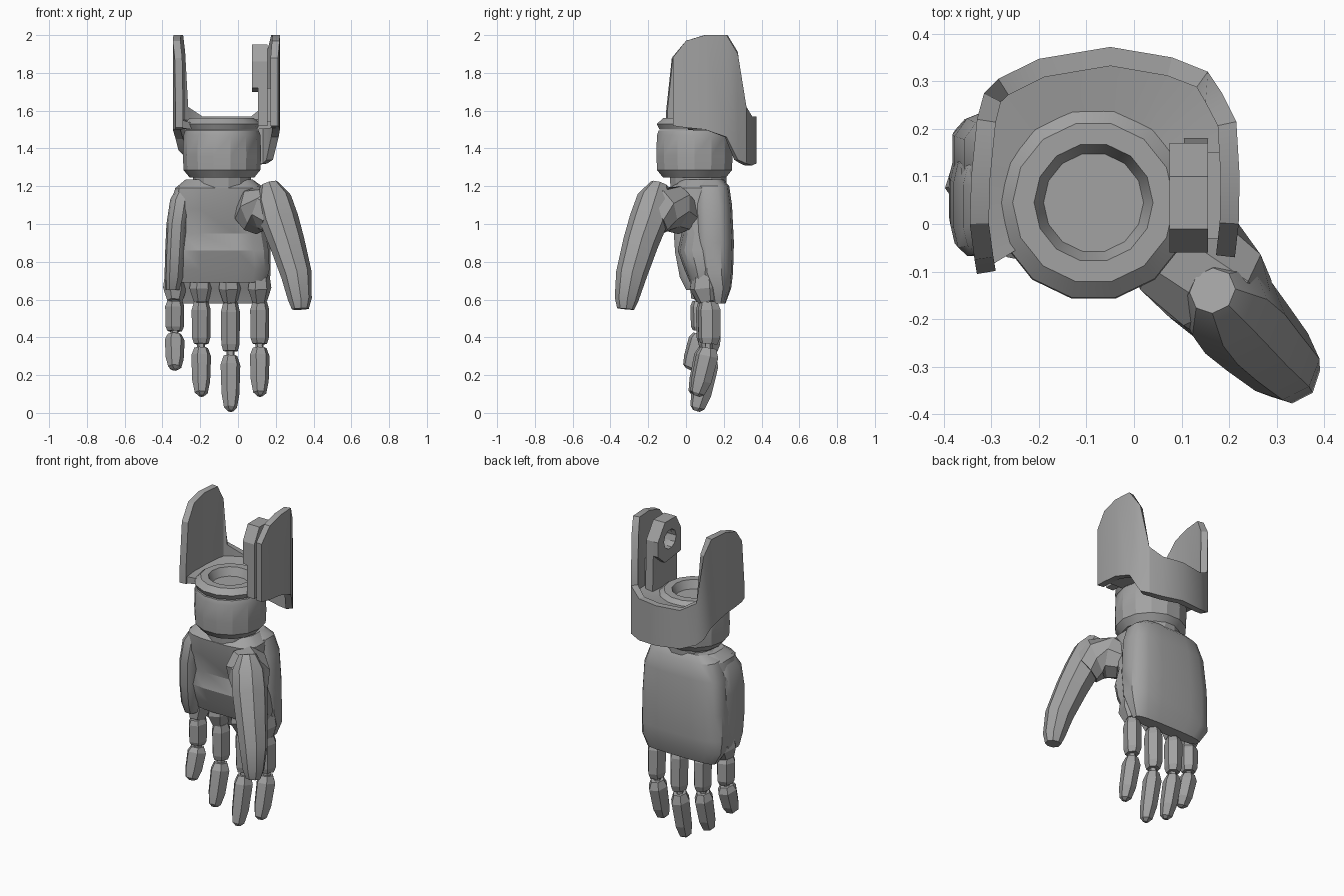
import bpy, bmesh, math
from mathutils import Vector

if "Cube" in bpy.data.objects:
    bpy.data.objects.remove(bpy.data.objects["Cube"], do_unlink=True)

grey = bpy.data.materials.new("mid_grey")
grey.use_nodes = True
grey.diffuse_color = (0.36, 0.36, 0.36, 1)
grey.node_tree.nodes["Principled BSDF"].inputs["Base Color"].default_value = (0.36, 0.36, 0.36, 1)


def finish(name, bm, angle=25):
    bmesh.ops.recalc_face_normals(bm, faces=bm.faces)
    mesh = bpy.data.meshes.new(name)
    bm.to_mesh(mesh)
    bm.free()
    obj = bpy.data.objects.new(name, mesh)
    bpy.context.collection.objects.link(obj)
    mesh.materials.append(grey)
    bpy.ops.object.select_all(action="DESELECT")
    obj.select_set(True)
    bpy.context.view_layer.objects.active = obj
    bpy.ops.object.shade_smooth_by_angle(angle=math.radians(angle))
    return obj


def loft(name, rings, angle=25):
    """Skin a list of point rings and cap both ends."""
    bm = bmesh.new()
    rows = [[bm.verts.new(p) for p in ring] for ring in rings]
    n = len(rows[0])
    for a, b in zip(rows, rows[1:]):
        for i in range(n):
            j = (i + 1) % n
            bm.faces.new((a[i], a[j], b[j], b[i]))
    bm.faces.new(rows[0])
    bm.faces.new(rows[-1])
    return finish(name, bm, angle)


def power(v, p):
    return math.copysign(abs(v) ** p, v)


def slab_ring(z, x0, x1, y0, y1, n=16, p=0.6):
    """Rounded rectangle at height z."""
    angles = [2 * math.pi * (i + 0.5) / n for i in range(n)]
    return [((x0 + x1) / 2 + (x1 - x0) / 2 * power(math.cos(a), p),
             (y0 + y1) / 2 + (y1 - y0) / 2 * power(math.sin(a), p), z) for a in angles]


def tube(name, path, sides=6, depth=1.0, angle=25):
    """Tapered limb through (x, y, z, radius) stations; depth scales it front to back."""
    pts = [Vector(s[:3]) for s in path]
    rings = []
    for i, s in enumerate(path):
        t = (pts[min(i + 1, len(pts) - 1)] - pts[max(i - 1, 0)]).normalized()
        u = t.cross(Vector((0.3, 1, 0.1))).normalized()
        v = t.cross(u)
        rings.append([pts[i] + s[3] * (math.cos(a) * u + depth * math.sin(a) * v)
                      for a in (2 * math.pi * (k + 0.5) / sides for k in range(sides))])
    return loft(name, rings, angle)


def lathe(name, profile, cx, cy, n=14):
    return loft(name, [[(cx + r * math.cos(2 * math.pi * k / n), cy + r * math.sin(2 * math.pi * k / n), z)
                        for k in range(n)] for r, z in profile])


# Wrist cuff, collar and neck
CX, CY = -0.085, 0.045
lathe("wrist_cuff", [(0.17, 1.245), (0.203, 1.285), (0.207, 1.36), (0.204, 1.47), (0.195, 1.495)], CX, CY)
lathe("wrist_collar", [(0.19, 1.5), (0.205, 1.53), (0.17, 1.56), (0.125, 1.56), (0.105, 1.51)], CX, CY)
lathe("wrist_neck", [(0.15, 1.18), (0.155, 1.26)], CX, CY + 0.02)

# Forearm guard: one wrapped strip of (x, y, bottom, top), tall at both sides
guard = [(-0.33, -0.105, 1.51, 1.6), (-0.335, -0.075, 1.5, 1.88), (-0.345, 0.0, 1.5, 1.97),
         (-0.342, 0.1, 1.49, 2.0), (-0.33, 0.22, 1.45, 2.0), (-0.315, 0.275, 1.39, 1.91),
         (-0.285, 0.305, 1.36, 1.62), (-0.2, 0.347, 1.33, 1.57), (-0.05, 0.372, 1.32, 1.57),
         (0.08, 0.35, 1.31, 1.57), (0.155, 0.32, 1.32, 1.62), (0.185, 0.275, 1.34, 1.9),
         (0.215, 0.215, 1.46, 2.0), (0.222, 0.1, 1.5, 2.0), (0.22, 0.0, 1.51, 1.97),
         (0.212, -0.07, 1.52, 1.88)]
rings = []
for i, (x, y, lo, hi) in enumerate(guard):
    a, b = guard[max(i - 1, 0)], guard[min(i + 1, len(guard) - 1)]
    inward = Vector((b[1] - a[1], a[0] - b[0])).normalized() * 0.04
    rings.append([(x, y, lo), (x, y, hi), (x + inward.x, y + inward.y, hi), (x + inward.x, y + inward.y, lo)])
loft("forearm_guard", rings, angle=30)

# Shelf joining the guard to the collar
rings = []
for x, y, lo, hi in guard[:-1]:
    d = Vector((x - CX, y - CY))
    outer, inner = d * 0.95, d.normalized() * 0.18
    rings.append([(CX + q.x, CY + q.y, z) for q, z in
                  ((outer, 1.51), (outer, 1.555), (inner, 1.535), (inner, 1.5))])
loft("guard_shelf", rings)

# Elbow hinge: chamfered tab with a thicker hub and a pin hole
hole = loft("hinge_hole_cutter", [[(x, 0.05 + 0.06 * math.cos(k * math.pi / 5), 1.83 + 0.06 * math.sin(k * math.pi / 5))
                                   for k in range(10)] for x in (0.0, 0.2)])
hole.hide_render = True
hole.hide_set(True)
tab = [(-0.06, 1.52), (-0.06, 1.86), (-0.01, 1.95), (0.1, 1.95), (0.17, 1.85), (0.18, 1.52)]
hub = [(-0.06, 1.72), (-0.06, 1.86), (-0.01, 1.95), (0.1, 1.95), (0.17, 1.85), (0.17, 1.76), (0.1, 1.7)]
for name, outline, x0, x1 in (("hinge_tab", tab, 0.105, 0.155), ("hinge_hub", hub, 0.075, 0.105)):
    part = loft(name, [[(x, y, z) for y, z in outline] for x in (x0, x1)])
    cut = part.modifiers.new("pin_hole", "BOOLEAN")
    cut.operation = "DIFFERENCE"
    cut.object = hole
loft("hinge_mount", [[(x, y, z) for y, z in ((-0.03, 1.54), (-0.03, 1.72), (0.15, 1.72), (0.15, 1.54))]
                     for x in (0.14, 0.19)])

# Back of the hand, thinning over the knuckles
loft("hand_back", [slab_ring(*s) for s in (
    (1.235, -0.26, 0.08, 0.06, 0.2), (1.2, -0.32, 0.13, 0.03, 0.23), (1.1, -0.36, 0.165, 0.03, 0.245),
    (0.9, -0.38, 0.175, 0.03, 0.255), (0.74, -0.385, 0.175, 0.05, 0.25), (0.66, -0.38, 0.17, 0.1, 0.24),
    (0.58, -0.33, 0.14, 0.13, 0.21))], angle=35)

# Outer edge of the hand, wrapping forward beside the palm
loft("hand_outer_edge", [slab_ring(*s, n=12) for s in (
    (1.2, -0.32, -0.24, -0.03, 0.12), (1.13, -0.36, -0.25, -0.065, 0.14), (1.0, -0.38, -0.27, -0.07, 0.15),
    (0.85, -0.387, -0.28, -0.06, 0.15), (0.72, -0.39, -0.29, -0.035, 0.15), (0.65, -0.385, -0.31, 0.0, 0.14))],
    angle=35)

# Palm pad with a hollow above its lower ridge
loft("palm_pad", [slab_ring(*s) for s in (
    (1.235, -0.28, 0.08, -0.03, 0.18), (1.19, -0.335, 0.13, -0.085, 0.2), (1.08, -0.365, 0.14, -0.07, 0.2),
    (0.95, -0.375, 0.15, -0.025, 0.2), (0.86, -0.375, 0.165, -0.045, 0.2), (0.76, -0.37, 0.17, -0.01, 0.2),
    (0.69, -0.35, 0.15, 0.02, 0.18))], angle=30)

# Thumb with a faceted base
tube("thumb_base", [(0.06, 0.0, 1.03, 0.1), (0.11, -0.06, 1.08, 0.125), (0.17, -0.13, 1.08, 0.12),
                    (0.21, -0.18, 1.02, 0.1)], 8, angle=15)
tube("thumb", [(0.165, -0.14, 1.21, 0.05), (0.188, -0.165, 1.13, 0.095), (0.22, -0.198, 1.02, 0.102),
               (0.26, -0.24, 0.9, 0.094), (0.31, -0.29, 0.73, 0.082), (0.328, -0.315, 0.6, 0.063),
               (0.33, -0.32, 0.55, 0.045)], 8, angle=35)

# Fingers: knuckle, two bones and thin joints, from little to index
for label, x, y, tip in (("little", -0.335, 0.075, 0.23), ("ring", -0.195, 0.105, 0.09),
                         ("middle", -0.04, 0.115, 0.01), ("index", 0.115, 0.115, 0.09)):
    def at(f, r):
        """Station a fraction f down the finger, curling forward."""
        return (x, y + 0.02 * math.sin(f * math.pi) - 0.06 * f ** 2, 0.62 + (tip - 0.62) * f, r)

    tube(label + "_knuckle", [(x, 0.1, 0.73, 0.05), (x, 0.1, 0.66, 0.06), (x, y, 0.59, 0.038)], 6, 1.4, 10)
    tube(label + "_joint", [at(0, 0.025), at(0.5, 0.022), at(0.6, 0.025)], 5)
    tube(label + "_bone", [at(0.06, 0.038), at(0.14, 0.05), at(0.42, 0.048), at(0.48, 0.038)], 6, 1.25, 10)
    tube(label + "_tip", [at(0.52, 0.036), at(0.6, 0.052), at(0.85, 0.047), at(0.97, 0.034), at(1, 0.015)],
         6, 1.2, 10)
